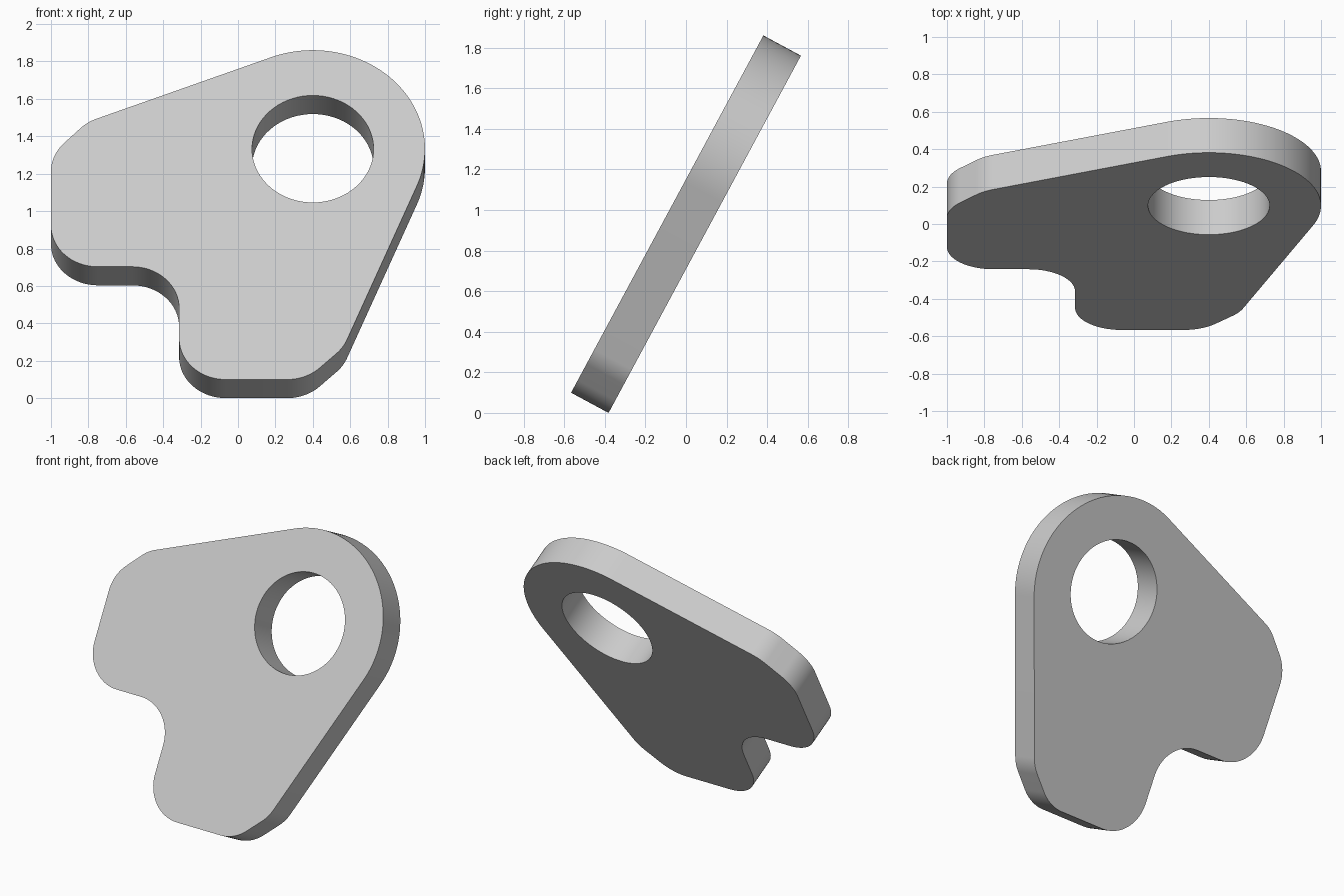
import bpy, bmesh, math
from mathutils import Vector, Matrix

THICKNESS = 0.21
TILT = math.radians(61.7)

cube = bpy.data.objects.get("Cube")
if cube:
    bpy.data.objects.remove(cube, do_unlink=True)


def mirrored(p):
    """Reflect across the plate's diagonal axis of symmetry."""
    return (p[1] - 1, p[0] + 1)


def fillet(prev, corner, nxt, radius, steps):
    """Points of an arc that rounds one corner, convex or concave."""
    a = (prev - corner).normalized()
    b = (nxt - corner).normalized()
    half = a.angle(b) / 2
    centre = corner + (a + b).normalized() * (radius / math.sin(half))
    reach = radius / math.tan(half)
    start = corner + a * reach - centre
    end = corner + b * reach - centre
    turn = math.atan2(start.x * end.y - start.y * end.x, start.dot(end))
    return [centre + Matrix.Rotation(turn * i / steps, 2) @ start
            for i in range(steps + 1)]


def add_loop(bm, points):
    verts = [bm.verts.new((p.x, p.y - 1, -THICKNESS / 2)) for p in points]
    return [bm.edges.new((v, verts[i - 1])) for i, v in enumerate(verts)]


# Outline: tip, one flank, notch, then the mirrored flank
tip = (1.477, 2.477)
flank = [(-0.805, 1.564), (-1, 1.364), (-1, 0.685)]
notch = (-0.315, 0.685)
corners = [tip] + flank + [notch] + [mirrored(p) for p in reversed(flank)]
corners = [Vector(p) for p in corners]
outline = []
for i, corner in enumerate(corners):
    radius, steps = (0.6, 48) if i == 0 else (0.25, 16)
    outline += fillet(corners[i - 1], corner, corners[(i + 1) % len(corners)],
                      radius, steps)

# Round hole, concentric with the large rounded end
hole = [Vector((0.4, 1.4)) + Matrix.Rotation(math.tau * i / 72, 2) @ Vector((0.325, 0))
        for i in range(72)]

# Fill the flat profile and extrude it into a plate
bm = bmesh.new()
edges = add_loop(bm, outline) + add_loop(bm, hole)
bmesh.ops.triangle_fill(bm, use_beauty=True, edges=edges)
cap = bmesh.ops.extrude_face_region(bm, geom=bm.faces[:], use_keep_orig=True)
top = [g for g in cap["geom"] if isinstance(g, bmesh.types.BMVert)]
bmesh.ops.translate(bm, verts=top, vec=(0, 0, THICKNESS))
bmesh.ops.recalc_face_normals(bm, faces=bm.faces[:])
mesh = bpy.data.meshes.new("bracket_plate")
bm.to_mesh(mesh)
bm.free()

plate = bpy.data.objects.new("bracket_plate", mesh)
bpy.context.collection.objects.link(plate)
plate.rotation_euler.x = TILT
plate.location.z = math.sin(TILT) + math.cos(TILT) * THICKNESS / 2

# Plain grey finish
grey = bpy.data.materials.new("light_grey")
grey.use_nodes = True
colour = (0.6, 0.6, 0.6, 1)
grey.diffuse_color = colour
grey.node_tree.nodes["Principled BSDF"].inputs["Base Color"].default_value = colour
mesh.materials.append(grey)

# Smooth curved rims with crisp plate edges
bpy.ops.object.select_all(action="DESELECT")
plate.select_set(True)
bpy.context.view_layer.objects.active = plate
bpy.ops.object.shade_smooth_by_angle(angle=math.radians(30))
